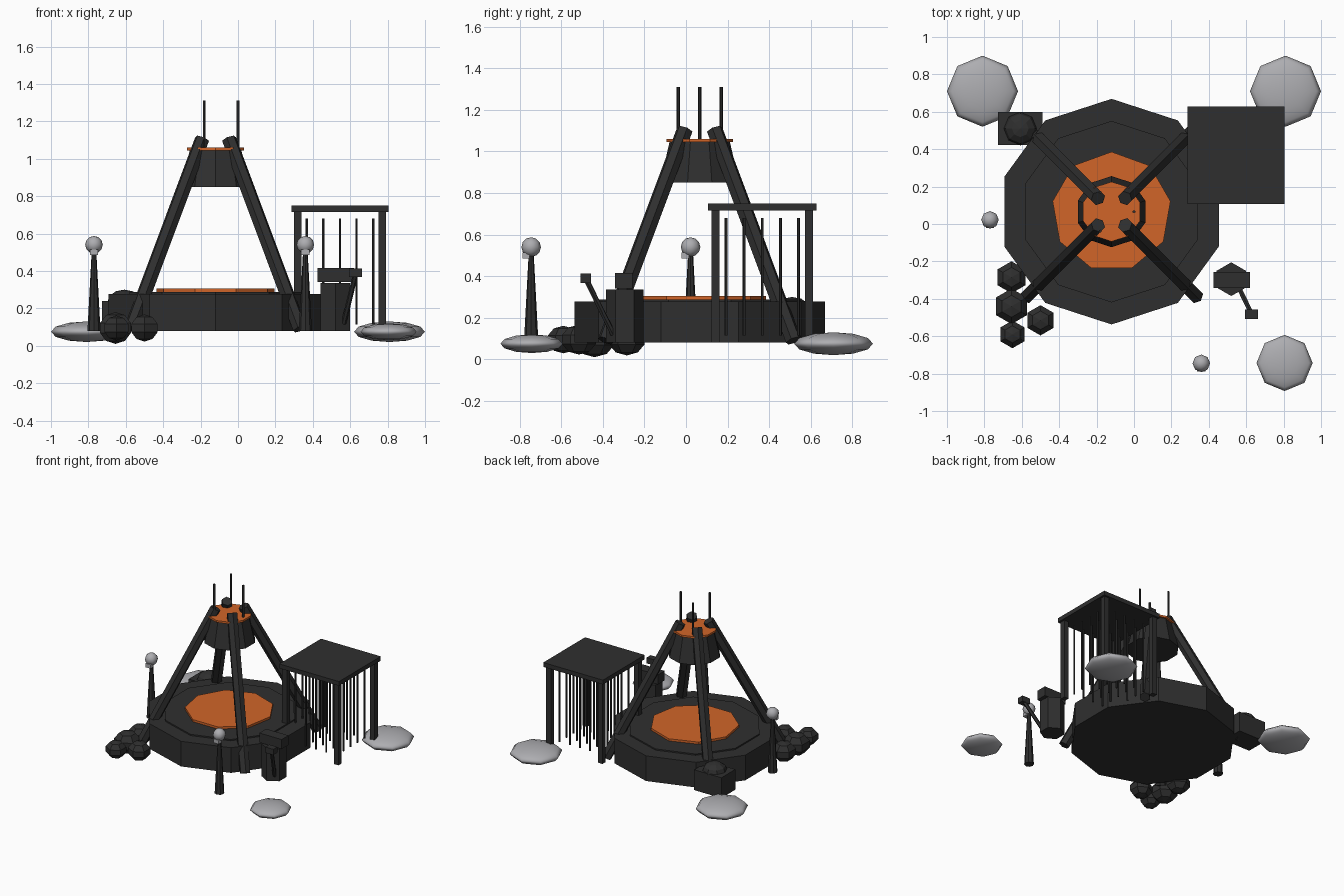
import bpy, math
from mathutils import Vector

if "Cube" in bpy.data.objects:
    bpy.data.objects.remove(bpy.data.objects["Cube"])


def mat(name, rgb):
    m = bpy.data.materials.new(name)
    m.diffuse_color = (*rgb, 1)
    m.use_nodes = True
    m.node_tree.nodes["Principled BSDF"].inputs["Base Color"].default_value = m.diffuse_color
    return m


DARK = mat("charcoal", (0.028, 0.028, 0.028))
ORANGE = mat("orange", (0.64, 0.13, 0.022))
PALE = mat("pale grey", (0.42, 0.42, 0.44))
CX, CY = -0.12, 0.066  # centre of the main platform


def finish(name, material, smooth=False):
    o = bpy.context.object
    o.name = name
    o.data.materials.append(material)
    if smooth:
        bpy.ops.object.shade_smooth()
    return o


def box(name, loc, size, material=DARK):
    bpy.ops.mesh.primitive_cube_add(size=1, location=loc)
    bpy.context.object.scale = size
    return finish(name, material)


def drum(name, x, y, z0, z1, r0, r1, sides, material=DARK):
    bpy.ops.mesh.primitive_cone_add(vertices=sides, radius1=r0, radius2=r1,
                                    depth=z1 - z0, location=(x, y, (z0 + z1) / 2))
    return finish(name, material)


def beam(name, a, b, r, sides, material=DARK):
    a, b = Vector(a), Vector(b)
    bpy.ops.mesh.primitive_cylinder_add(vertices=sides, radius=r, depth=(b - a).length,
                                        location=(a + b) / 2)
    bpy.context.object.rotation_euler = (b - a).to_track_quat('Z', 'Y').to_euler()
    return finish(name, material)


def ball(name, loc, size, material, seg=8, rings=6, smooth=False):
    bpy.ops.mesh.primitive_uv_sphere_add(segments=seg, ring_count=rings, radius=1, location=loc)
    bpy.context.object.scale = size
    return finish(name, material, smooth)


# Main platform with raised inner deck and glowing plate
drum("platform", CX, CY, 0.08, 0.278, 0.603, 0.603, 10)
drum("inner_deck", CX, CY, 0.27, 0.288, 0.485, 0.485, 10)
drum("floor_plate", CX, CY, 0.28, 0.305, 0.32, 0.32, 9, ORANGE)

# Overhead hood, its cap and three antennas
drum("hood", CX, CY, 0.85, 1.047, 0.19, 0.145, 10)
drum("hood_cap", CX, CY, 1.045, 1.06, 0.16, 0.16, 10, ORANGE)
for i in range(3):
    a = i * math.tau / 3
    x, y = CX + 0.12 * math.cos(a), CY + 0.12 * math.sin(a)
    drum("antenna", x, y, 1.05, 1.31, 0.008, 0.008, 6)

# Four slanted legs meeting above the hood
for sx in (-1, 1):
    for sy in (-1, 1):
        beam("leg", (CX + sx * 0.072, CY + sy * 0.072, 1.105),
             (CX + sx * 0.452, CY + sy * 0.452, 0.09), 0.04, 6)

# Canopy with corner posts and hanging rods
PX, PY = 0.545, 0.367
box("canopy_roof", (PX, PY, 0.733), (0.52, 0.52, 0.034))
for sx in (-1, 1):
    for sy in (-1, 1):
        box("canopy_post", (PX + sx * 0.225, PY + sy * 0.225, 0.4), (0.04, 0.04, 0.64))
for i in range(-2, 3):
    for j in range(-2, 3):
        drum("hanging_rod", PX + i * 0.089, PY + j * 0.087, 0.115, 0.68, 0.007, 0.007, 6)

# Control pedestal with head and lever
drum("pedestal", 0.52, -0.295, 0.08, 0.335, 0.09, 0.09, 6)
box("pedestal_head", (0.523, -0.3, 0.378), (0.195, 0.085, 0.075))
beam("lever", (0.565, -0.35, 0.12), (0.628, -0.478, 0.38), 0.014, 6)
box("lever_grip", (0.628, -0.482, 0.39), (0.07, 0.05, 0.045))

# Crate with a lump on top
box("crate", (-0.608, 0.51, 0.16), (0.237, 0.175, 0.16))
ball("crate_lump", (-0.608, 0.51, 0.235), (0.09, 0.09, 0.065), DARK)

# Rock pile
for x, y, r in ((-0.655, -0.285, 0.09), (-0.655, -0.44, 0.1),
                (-0.5, -0.515, 0.085), (-0.65, -0.59, 0.078)):
    ball("rock", (x, y, 0.095), (r, r, r * 0.85), DARK, 6, 5)

# Pale flattened pads
for x, y, r, h in ((-0.81, 0.71, 0.19, 0.055), (0.81, 0.71, 0.19, 0.055),
                   (0.805, -0.743, 0.15, 0.045)):
    ball("pad", (x, y, 0.075), (r, r, h), PALE, smooth=True)

# Lamps: tapered stalk, globe and small collar
for x, y in ((-0.77, 0.022), (0.36, -0.745)):
    drum("lamp_stalk", x, y, 0.08, 0.51, 0.035, 0.012, 8)
    ball("lamp_globe", (x, y, 0.54), (0.047, 0.047, 0.047), PALE, smooth=True)
    box("lamp_collar", (x, y - 0.025, 0.5), (0.045, 0.035, 0.03), PALE)
